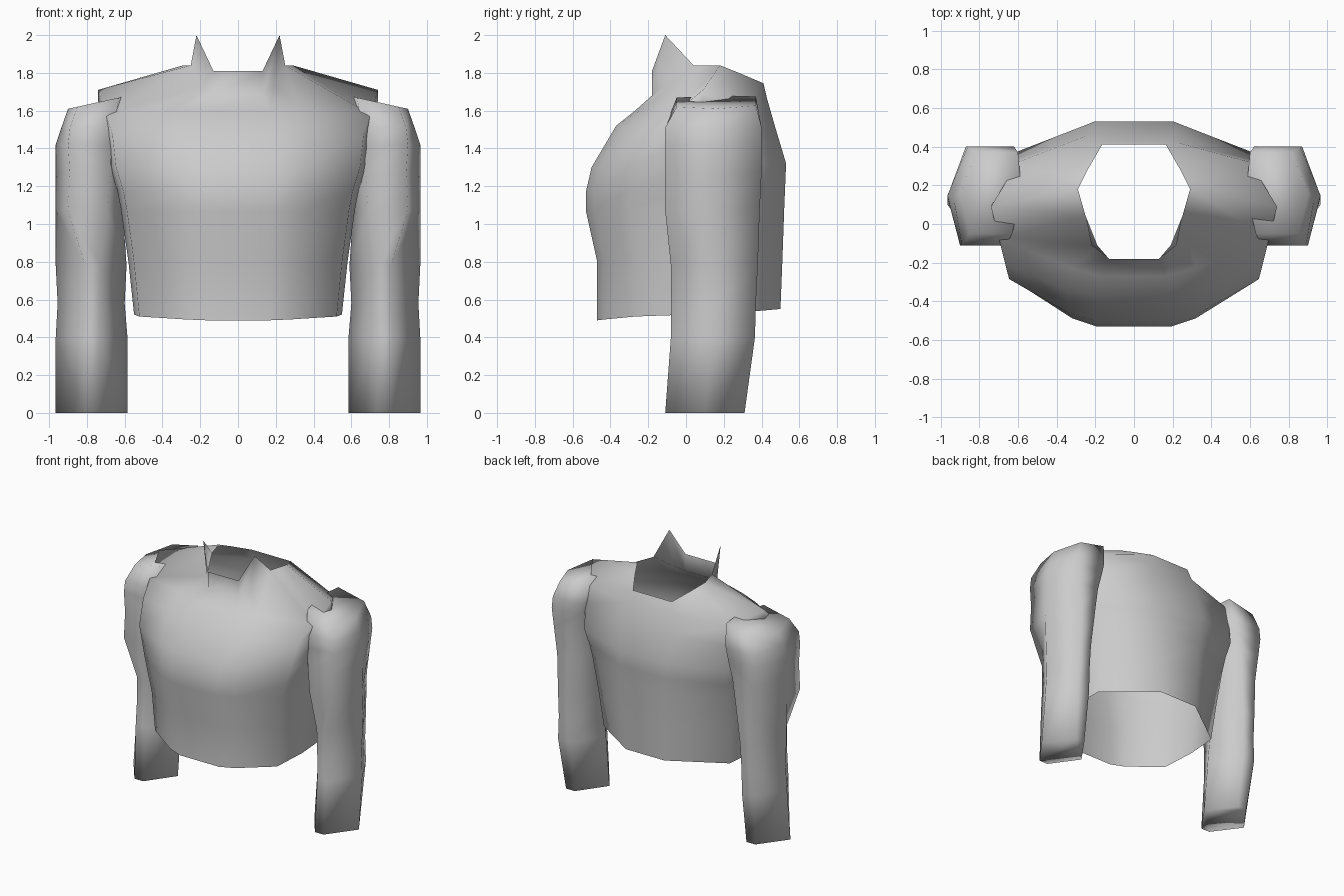
import bpy
import bmesh

cube = bpy.data.objects.get("Cube")
if cube:
    bpy.data.objects.remove(cube)

grey = bpy.data.materials.new("cloth_grey")
grey.use_nodes = True
colour = (0.6, 0.6, 0.6, 1)
grey.diffuse_color = colour
grey.node_tree.nodes["Principled BSDF"].inputs["Base Color"].default_value = colour


def mirrored(half):
    """Complete a half outline, running front to back, into a closed ring."""
    return half + [(-x, y, z) for x, y, z in reversed(half)]


def loft(name, rings, cap=False):
    """Skin a stack of equal-length rings as one smooth surface."""
    bm = bmesh.new()
    rows = [[bm.verts.new(p) for p in ring] for ring in rings]
    count = len(rows[0])
    for low, high in zip(rows, rows[1:]):
        for i in range(count):
            j = (i + 1) % count
            bm.faces.new((low[i], low[j], high[j], high[i]))
    if cap:
        bm.faces.new(rows[0])
        bm.faces.new(rows[-1])
    bmesh.ops.remove_doubles(bm, verts=bm.verts, dist=0.001)
    bmesh.ops.recalc_face_normals(bm, faces=bm.faces)
    for face in bm.faces:
        face.smooth = True
    mesh = bpy.data.meshes.new(name)
    bm.to_mesh(mesh)
    bm.free()
    mesh.materials.append(grey)
    obj = bpy.data.objects.new(name, mesh)
    bpy.context.collection.objects.link(obj)


def torso_ring(width, front, back, z_front, z_side, z_back, taper):
    """Half cross-section scaled to size; taper pulls the back corner forward."""
    section = [(0.3, -1), (0.5, -0.92), (0.95, -0.57), (1, 0),
               (0.9 + 0.08 * taper, 0.7 - 0.23 * taper), (0.3, 1)]
    ring = []
    for x, y in section:
        depth, z_end = (front, z_front) if y < 0 else (back, z_back)
        ring.append((x * width, y * depth, z_side + (z_end - z_side) * y ** 2))
    return mirrored(ring)


# Torso body, from the hem to the chest
body = [torso_ring(*row) for row in (
    (0.55, 0.47, 0.50, 0.49, 0.52, 0.55, 1),
    (0.58, 0.47, 0.51, 0.80, 0.80, 0.80, 0.7),
    (0.62, 0.53, 0.52, 1.07, 1.08, 1.08, 0.4),
    (0.64, 0.53, 0.525, 1.17, 1.18, 1.2, 0.2),
    (0.68, 0.50, 0.53, 1.30, 1.30, 1.32, 0),
    (0.70, 0.37, 0.47, 1.52, 1.45, 1.52, 0),
)]

# Shoulder yoke with a short drop at the tip, neck opening, pointed collar rim
yoke = [(0.17, -0.27, 1.60), (0.32, -0.23, 1.61), (0.70, -0.07, 1.58),
        (0.74, 0.09, 1.71), (0.60, 0.32, 1.63), (0.19, 0.43, 1.66)]
armhole = yoke[:3] + [(0.74, 0.09, 1.65)] + yoke[4:]
neck = [(0.13, -0.18, 1.68), (0.19, -0.11, 1.73), (0.25, 0.04, 1.84),
        (0.29, 0.18, 1.84), (0.24, 0.28, 1.80), (0.165, 0.41, 1.745)]
rim = [(0.13, -0.18, 1.81), (0.22, -0.11, 2.0)] + neck[2:]
loft("torso", body + [mirrored(half) for half in (armhole, yoke, neck, rim)])

# Sleeves: six-sided sections with a flat front and back
levels = [  # height, inner x, outer x, front y, back y, front edge, back edge
    (0.00, 0.585, 0.965, -0.11, 0.31, (0.735, 0.81), (0.735, 0.81)),
    (0.40, 0.585, 0.965, -0.08, 0.365, (0.735, 0.82), (0.735, 0.84)),
    (0.58, 0.60, 0.955, -0.08, 0.37, (0.735, 0.81), (0.735, 0.83)),
    (0.78, 0.59, 0.965, -0.08, 0.38, (0.73, 0.81), (0.73, 0.83)),
    (1.07, 0.61, 0.965, -0.11, 0.39, (0.69, 0.90), (0.70, 0.83)),
    (1.27, 0.63, 0.965, -0.11, 0.40, (0.675, 0.89), (0.68, 0.85)),
    (1.42, 0.62, 0.965, -0.11, 0.40, (0.67, 0.90), (0.64, 0.87)),
    (1.51, 0.60, 0.935, -0.11, 0.40, (0.66, 0.89), (0.62, 0.86)),
    (1.68, 0.58, 0.90, -0.05, 0.37, (0.63, 0.85), (0.60, 0.82)),
]


def sleeve_ring(level, side):
    z, inner, outer, front, back, front_edge, back_edge = level
    middle = (front + back) / 2
    points = [(front_edge[0], front), (front_edge[1], front), (outer, middle),
              (back_edge[1], back), (back_edge[0], back), (inner, middle)]
    slope = 0.22 if level is levels[-1] else 0  # crown falls outwards
    return [(side * x, y, z - slope * (x - inner)) for x, y in points]


for side, name in ((1, "left_sleeve"), (-1, "right_sleeve")):
    loft(name, [sleeve_ring(level, side) for level in levels], cap=True)
